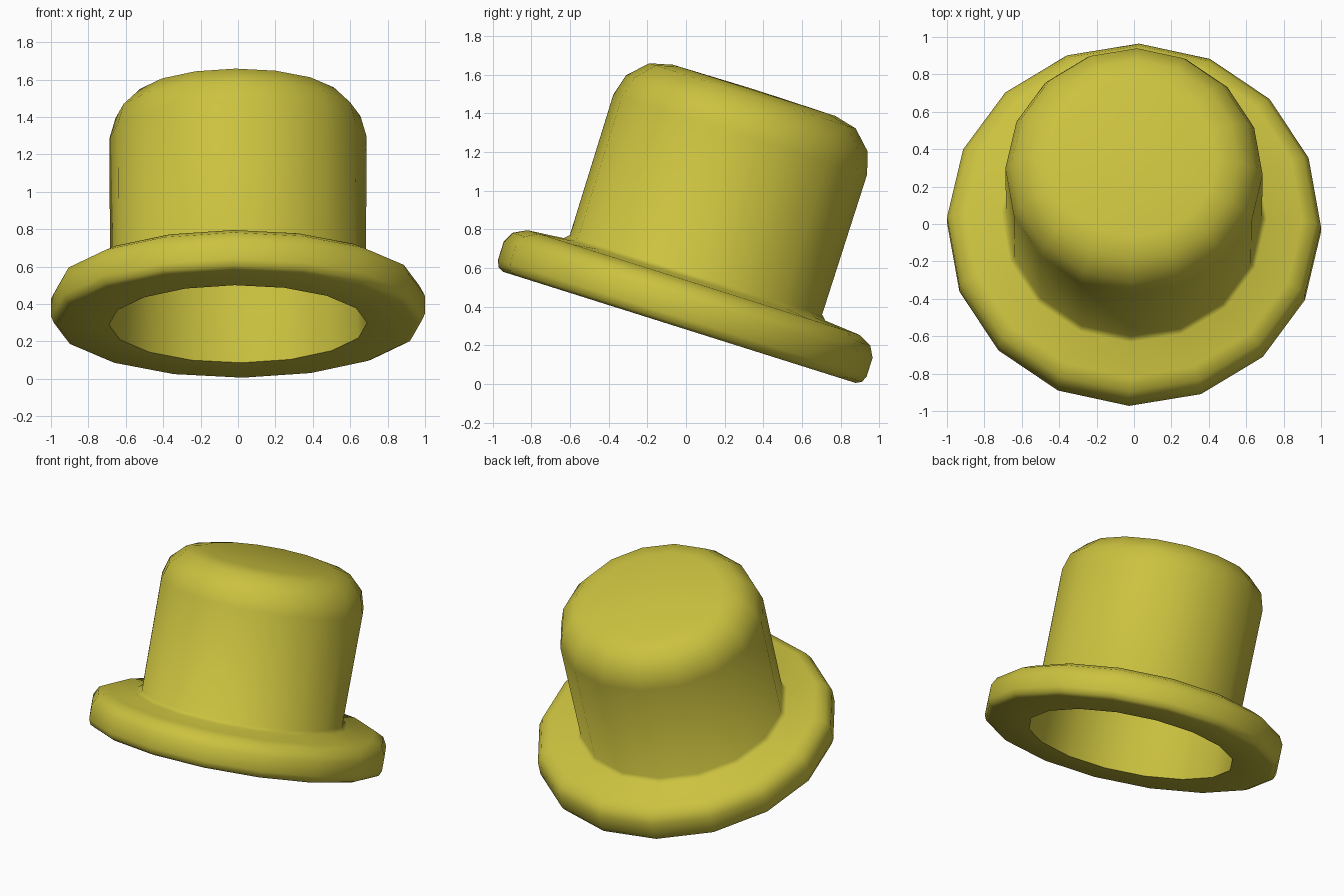
import bpy, bmesh, math
from mathutils import Matrix

if "Cube" in bpy.data.objects:
    bpy.data.objects.remove(bpy.data.objects["Cube"])

SIDES = 16
TILT = math.radians(17.5)

felt = bpy.data.materials.new("yellow_felt")
felt.diffuse_color = (0.6, 0.54, 0.05, 1)
felt.use_nodes = True
felt.node_tree.nodes["Principled BSDF"].inputs["Base Color"].default_value = felt.diffuse_color


def lathe(name, profile):
    """Spin a (radius, height) profile about z; radius 0 becomes a pole."""
    bm = bmesh.new()
    rings = []
    for r, h in profile:
        n = SIDES if r > 0 else 1
        rings.append([bm.verts.new((r * math.cos(2 * math.pi * i / SIDES),
                                    r * math.sin(2 * math.pi * i / SIDES), h))
                      for i in range(n)])
    for a, b in zip(rings, rings[1:]):
        for i in range(SIDES):
            j = (i + 1) % SIDES
            quad = [a[i % len(a)], a[j % len(a)], b[j % len(b)], b[i % len(b)]]
            bm.faces.new(list(dict.fromkeys(quad)))
    bmesh.ops.recalc_face_normals(bm, faces=bm.faces)
    me = bpy.data.meshes.new(name)
    bm.to_mesh(me)
    bm.free()
    ob = bpy.data.objects.new(name, me)
    bpy.context.collection.objects.link(ob)
    me.materials.append(felt)
    ob.matrix_world = (Matrix.Translation((0, -0.034, 0.293))
                       @ Matrix.Rotation(-TILT, 4, 'X')
                       @ Matrix.Rotation(math.radians(-1.5), 4, 'Z'))
    bpy.ops.object.select_all(action='DESELECT')
    ob.select_set(True)
    bpy.context.view_layer.objects.active = ob
    bpy.ops.object.shade_smooth_by_angle(angle=math.radians(50))
    return ob


# one continuous shell: hollow inside, rim, rounded brim, then the crown
lathe("tilted_hat", [
    (0, 1.278), (0.43, 1.273), (0.55, 1.243), (0.643, 1.153), (0.676, 1.043),
    (0.673, 0.27), (0.69, 0.0),
    (0.955, 0.0), (0.985, 0.015), (1.0, 0.05), (1.0, 0.15),
    (0.97, 0.207), (0.90, 0.243), (0.71, 0.26), (0.684, 0.285),
    (0.688, 1.045), (0.655, 1.16), (0.56, 1.255), (0.44, 1.285), (0, 1.29),
])
